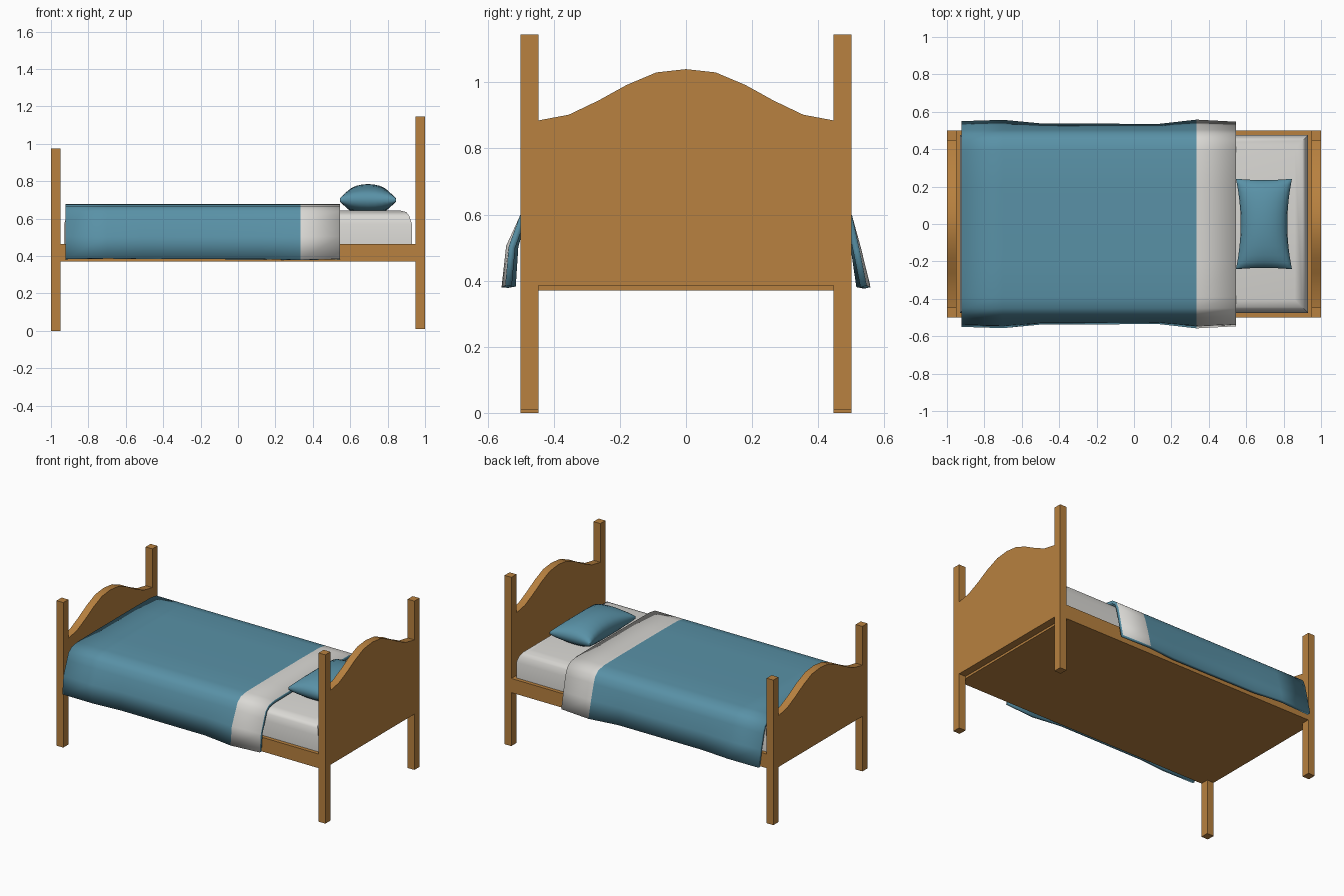
import bpy, bmesh, math

if "Cube" in bpy.data.objects:
    bpy.data.objects.remove(bpy.data.objects["Cube"])


def material(name, rgb):
    m = bpy.data.materials.new(name)
    m.diffuse_color = (*rgb, 1)
    m.use_nodes = True
    m.node_tree.nodes["Principled BSDF"].inputs["Base Color"].default_value = m.diffuse_color
    return m


WOOD = material("oak_wood", (0.48, 0.22, 0.05))
BLUE = material("teal_fabric", (0.10, 0.285, 0.385))
WHITE = material("white_linen", (0.70, 0.69, 0.66))


def make(name, verts, faces, mats, smooth=None, fix=True):
    me = bpy.data.meshes.new(name)
    me.from_pydata(verts, [], faces)
    for m in mats:
        me.materials.append(m)
    if fix:
        bm = bmesh.new()
        bm.from_mesh(me)
        bmesh.ops.remove_doubles(bm, verts=bm.verts, dist=1e-5)
        bmesh.ops.recalc_face_normals(bm, faces=bm.faces)
        bm.to_mesh(me)
        bm.free()
    ob = bpy.data.objects.new(name, me)
    bpy.context.collection.objects.link(ob)
    if smooth:
        bpy.ops.object.select_all(action='DESELECT')
        ob.select_set(True)
        bpy.context.view_layer.objects.active = ob
        bpy.ops.object.shade_smooth_by_angle(angle=math.radians(smooth))
    return ob


def prism(name, profile, x0, x1, smooth=None):
    """Extrude a (y, z) profile along x."""
    n = len(profile)
    verts = [(x, y, z) for x in (x0, x1) for y, z in profile]
    faces = [tuple(range(n)), tuple(range(n, 2 * n))]
    faces += [(i, (i + 1) % n, n + (i + 1) % n, n + i) for i in range(n)]
    return make(name, verts, faces, [WOOD], smooth)


def box(name, x0, x1, y0, y1, z0, z1):
    return prism(name, [(y0, z0), (y1, z0), (y1, z1), (y0, z1)], x0, x1)


# Posts and arched boards at both ends
ARCH = [(0, 0.155), (0.09, 0.145), (0.18, 0.107), (0.265, 0.06), (0.355, 0.017), (0.446, 0)]
for end, x0, foot, top, low in (("head", 0.95, 0.01, 1.145, 0.385),
                                ("foot", -1.0, 0.0, 0.975, 0.37)):
    for side, y0 in (("front", -0.5), ("back", 0.446)):
        box(f"{end}_{side}_post", x0, x0 + 0.05, y0, y0 + 0.054, foot, top)
    base = top - 0.26
    curve = [(-y, base + h) for y, h in ARCH[:0:-1]] + [(y, base + h) for y, h in ARCH]
    prism(f"{end}board", [(0.446, low), (-0.446, low)] + curve, x0, x0 + 0.05, 30)

# Solid bed base
box("bed_base", -0.95, 0.95, -0.5, 0.5, 0.37, 0.465)

# Mattress: stacked rectangles rounding toward the top
LEVELS = [(0, 0.46), (0, 0.57), (0.013, 0.612), (0.03, 0.635), (0.07, 0.645)]
verts, faces = [], [(0, 1, 2, 3)]
for inset, z in LEVELS:
    a, b = 0.93 - inset, 0.475 - inset
    verts += [(-a, -b, z), (a, -b, z), (a, b, z), (-a, b, z)]
for k in range(len(LEVELS) - 1):
    faces += [(4 * k + i, 4 * k + (i + 1) % 4, 4 * k + 4 + (i + 1) % 4, 4 * k + 4 + i)
              for i in range(4)]
faces.append(tuple(range(len(verts) - 4, len(verts))))
make("mattress", verts, faces, [WHITE], 40)

# Blanket with folded sheet: cross-sections along x with a flaring hem
SECTIONS = [(-0.922, 0.55, 0.385), (-0.7, 0.557, 0.388), (-0.5, 0.538, 0.386),
            (0.13, 0.535, 0.384), (0.335, 0.558, 0.38), (0.545, 0.547, 0.385)]
verts, faces = [], []
for x, hem, low in SECTIONS:
    half = [(0.2, 0.679), (0.39, 0.677), (0.45, 0.667), (0.485, 0.64), (0.503, 0.595)]
    left = half + [(0.503 + (hem - 0.503) * 0.75, 0.505), (hem, low)]
    right = half + [(0.503 + (hem - 0.503) * 0.5, 0.495), (hem, low)]
    row = [(-y, z) for y, z in left[::-1]] + [(0, 0.679)] + right
    verts += [(x, y, z) for y, z in row]
n = len(row)
for i in range(len(SECTIONS) - 1):
    faces += [(i * n + j, (i + 1) * n + j, (i + 1) * n + j + 1, i * n + j + 1)
              for j in range(n - 1)]
blanket = make("blanket", verts, faces, [WHITE, BLUE], 50, fix=False)
for p in blanket.data.polygons:
    p.material_index = 0 if p.center.x > 0.335 else 1
sol = blanket.modifiers.new("thickness", 'SOLIDIFY')
sol.thickness = 0.02
sol.offset = -1
sol.material_offset = 1
sol.material_offset_rim = 1

# Pillow: two pinched grids joined by a narrow seam band
N = 12
verts, faces = [], []
for s in (1, -1):
    for i in range(N + 1):
        for j in range(N + 1):
            u = math.sin(math.pi / 2 * (2 * i / N - 1))
            v = math.sin(math.pi / 2 * (2 * j / N - 1))
            puff = max(0, (1 - u * u) * (1 - v * v)) ** 0.45
            z = 0.70 + s * (0.008 + 0.077 * puff)
            verts.append((0.695 + 0.15 * u * (1 - 0.17 * (1 - v * v)),
                          0.242 * v * (1 - 0.03 * (1 - u * u)), max(z, 0.64)))
M = (N + 1) ** 2
for o in (0, M):
    faces += [(o + i * (N + 1) + j, o + (i + 1) * (N + 1) + j,
               o + (i + 1) * (N + 1) + j + 1, o + i * (N + 1) + j + 1)
              for i in range(N) for j in range(N)]
rim = ([i * (N + 1) for i in range(N)] + [N * (N + 1) + j for j in range(N)]
       + [i * (N + 1) + N for i in range(N, 0, -1)] + list(range(N, 0, -1)))
faces += [(a, b, b + M, a + M) for a, b in zip(rim, rim[1:] + rim[:1])]
make("pillow", verts, faces, [BLUE], 45)
